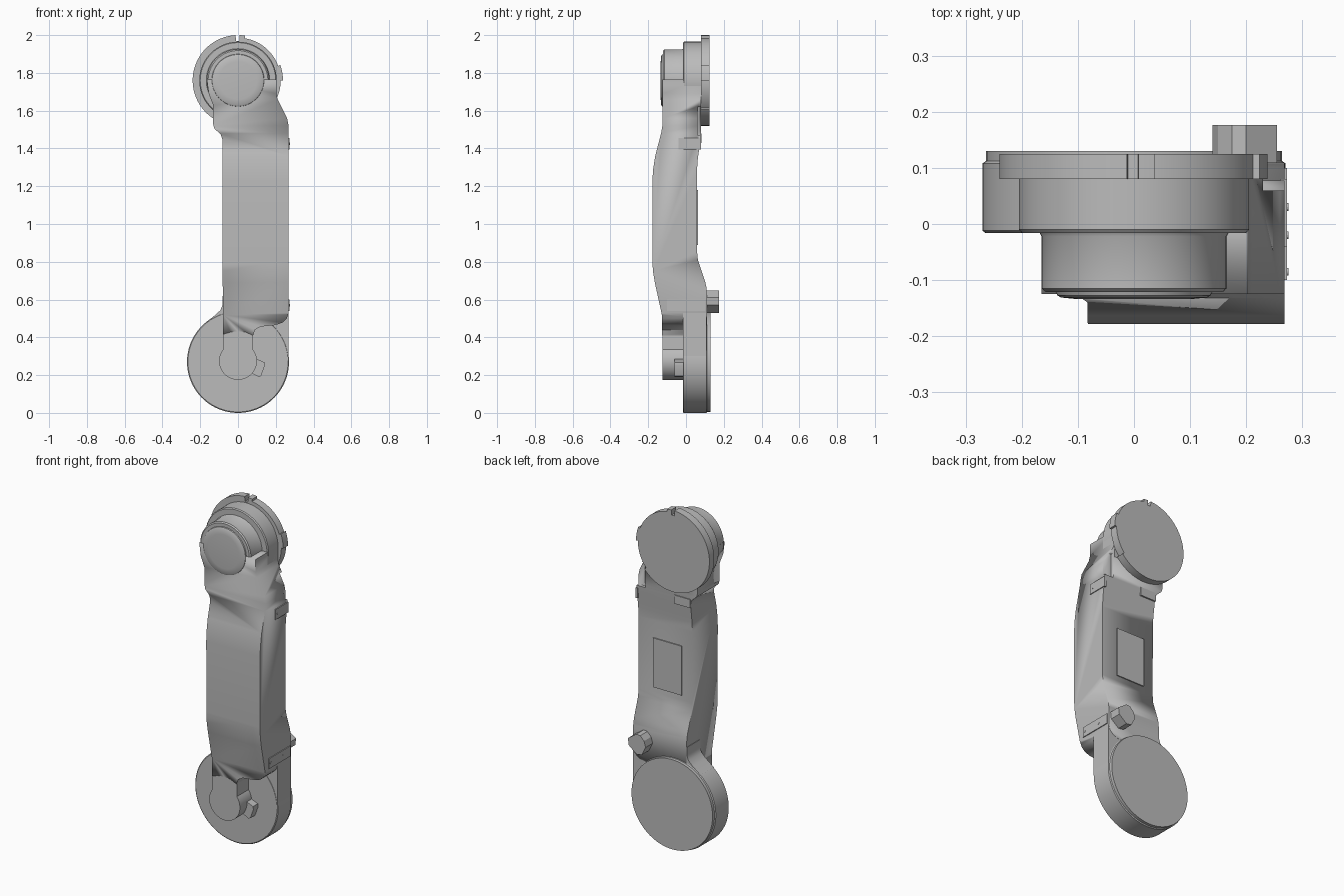
import bpy, bmesh
from math import sin, cos, pi, radians
from mathutils import Vector

if "Cube" in bpy.data.objects:
    bpy.data.objects.remove(bpy.data.objects["Cube"])

grey = bpy.data.materials.new("plain grey")
grey.use_nodes = True
GREY = (0.5, 0.5, 0.5, 1)
grey.diffuse_color = GREY
grey.node_tree.nodes["Principled BSDF"].inputs["Base Color"].default_value = GREY

SHOULDER, ELBOW = 1.76, 0.27   # heights of the two joint axes


def finish(name, bm):
    bmesh.ops.recalc_face_normals(bm, faces=bm.faces)
    mesh = bpy.data.meshes.new(name)
    bm.to_mesh(mesh)
    bm.free()
    ob = bpy.data.objects.new(name, mesh)
    bpy.context.collection.objects.link(ob)
    mesh.materials.append(grey)
    bpy.ops.object.select_all(action='DESELECT')
    ob.select_set(True)
    bpy.context.view_layer.objects.active = ob
    bpy.ops.object.shade_smooth_by_angle(angle=radians(28))
    return ob


def prism(name, outline, lo, hi, axis="y"):
    """Extrude an outline: (x, z) along y, or (y, z) along x."""
    bm = bmesh.new()
    place = (lambda a, b: (a, lo, b)) if axis == "y" else (lambda a, b: (lo, a, b))
    step = Vector((0, hi - lo, 0)) if axis == "y" else Vector((hi - lo, 0, 0))
    face = bm.faces.new([bm.verts.new(place(a, b)) for a, b in outline])
    new = bmesh.ops.extrude_face_region(bm, geom=[face])["geom"]
    bmesh.ops.translate(bm, vec=step, verts=[g for g in new if isinstance(g, bmesh.types.BMVert)])
    return finish(name, bm)


def box(name, x0, x1, y0, y1, z0, z1):
    return prism(name, [(x0, z0), (x1, z0), (x1, z1), (x0, z1)], y0, y1)


def lathe(name, profile, height, x=0, n=96):
    """Revolve (radius, y) points around a front-to-back axis."""
    bm = bmesh.new()
    rings = [[bm.verts.new((x + r * cos(2 * pi * i / n), y, height + r * sin(2 * pi * i / n)))
              for i in range(n)] for r, y in profile]
    for a, b in zip(rings, rings[1:]):
        for i in range(n):
            j = (i + 1) % n
            bm.faces.new((a[i], a[j], b[j], b[i]))
    bm.faces.new(rings[0])
    bm.faces.new(rings[-1])
    return finish(name, bm)


def boolean(ob, other, operation):
    mod = ob.modifiers.new(operation.lower(), 'BOOLEAN')
    mod.operation, mod.object, mod.solver = operation, other, 'EXACT'
    other.hide_render = True
    other.hide_set(True)


# Arm: front outline intersected with the bent side profile
arm = prism("arm", [
    (-0.08, 0.415), (-0.04, 0.428), (0, 0.432), (0.04, 0.428), (0.08, 0.41), (0.09, 0.44), (0.12, 0.457),
    (0.2, 0.465), (0.235, 0.478), (0.258, 0.5), (0.268, 0.53), (0.268, 1.52),
    (0.26, 1.56), (0.21, 1.66), (0.203, 1.69), (0.203, 1.765),
    (-0.165, 1.765), (-0.155, 1.69), (-0.132, 1.63), (-0.132, 1.53),
    (-0.125, 1.505), (-0.092, 1.475), (-0.083, 1.45)], -0.3, 0.3)
side = prism("arm_side_cutter", [
    (-0.128, 0.38), (-0.128, 0.52), (-0.165, 0.69), (-0.175, 0.75), (-0.178, 0.81),
    (-0.178, 1.23), (-0.174, 1.29), (-0.163, 1.36), (-0.132, 1.48), (-0.125, 1.52),
    (-0.125, 1.8), (0.08, 1.8), (0.08, 1.5), (0.074, 1.43), (0.062, 1.34), (0.058, 1.28),
    (0.058, 0.86), (0.063, 0.81), (0.1, 0.7), (0.107, 0.67), (0.11, 0.64), (0.11, 0.38)],
    -0.5, 0.5, "x")
boolean(arm, side, 'INTERSECT')
recess = box("recess_cutter", 0.21, 0.4, 0.06, 0.3, 1.47, 1.62)
boolean(arm, recess, 'DIFFERENCE')

# Lower joint: big disc, web that ties it to the arm, motor and neck
lathe("lower_disc", [(0.265, -0.016), (0.27, -0.012), (0.27, 0.108), (0.264, 0.112),
                     (0.264, 0.13)], ELBOW)
prism("lower_web", [(0.268, ELBOW), (0.268, 0.62), (-0.083, 0.62), (-0.083, 0.57),
                    (-0.092, 0.545), (-0.12, 0.518), (-0.17, 0.48), (-0.2, 0.4), (0, ELBOW)],
      -0.015, 0.109)
lathe("lower_motor", [(0.1, -0.125), (0.1, 0)], 0.275)
box("motor_neck", -0.08, 0.08, -0.125, 0, 0.3, 0.44)
prism("motor_plug", [(0.07, 0.285), (0.1, 0.285), (0.14, 0.268), (0.142, 0.25), (0.122, 0.195),
                     (0.11, 0.19), (0.07, 0.21)], -0.06, 0)

# Upper joint: stepped hub
lathe("upper_hub", [(0.1, -0.134), (0.13, -0.131), (0.137, -0.127), (0.139, -0.121),
                    (0.158, -0.121), (0.165, -0.115), (0.165, -0.022), (0.168, -0.016),
                    (0.2, -0.016), (0.205, -0.01), (0.205, 0.085)], SHOULDER)
box("hub_shoulder", 0, 0.203, -0.015, 0.08, 1.6, SHOULDER)


# Upper back flange: round plate with a notch, a lug and a shallow relief
def flange_radius(deg):
    if 88 <= deg < 93:
        return 0.21
    if 81 <= deg < 88 or deg >= 93 and deg < 320:
        return 0.24
    return 0.238 if 0 <= deg < 20 else 0.226


flange = []
for d in range(360):
    r, before = flange_radius(d), flange_radius((d - 1) % 360)
    radii = [r] if r == before else [before, r]
    flange += [(q * cos(radians(d)), SHOULDER + q * sin(radians(d))) for q in radii]
prism("upper_flange", flange, 0.08, 0.125)

# Back details: raised panel, latch, hook
box("back_panel", -0.015, 0.17, 0.05, 0.064, 0.89, 1.18)
box("back_latch", -0.083, 0.02, 0.05, 0.083, 1.43, 1.48)
prism("cable_hook", [(0.14, 0.585), (0.15, 0.62), (0.175, 0.645), (0.2, 0.648), (0.255, 0.61),
                     (0.25, 0.57), (0.2, 0.53), (0.165, 0.535)], 0.1, 0.176)

# Side clips with their screws
for label, z, y0, y1, screws in (("lower", 0.57, -0.1, 0.1, (-0.085, 0.03)),
                                 ("upper", 1.425, -0.04, 0.08, (-0.02,))):
    box(label + "_side_clip", 0.26, 0.273, y0, y1, z - 0.03, z + 0.03)
    for k, y in enumerate(screws):
        dot = [(y + 0.007 * cos(a * pi / 6), z + 0.007 * sin(a * pi / 6)) for a in range(12)]
        prism(f"{label}_clip_screw_{k + 1}", dot, 0.27, 0.275, "x")
